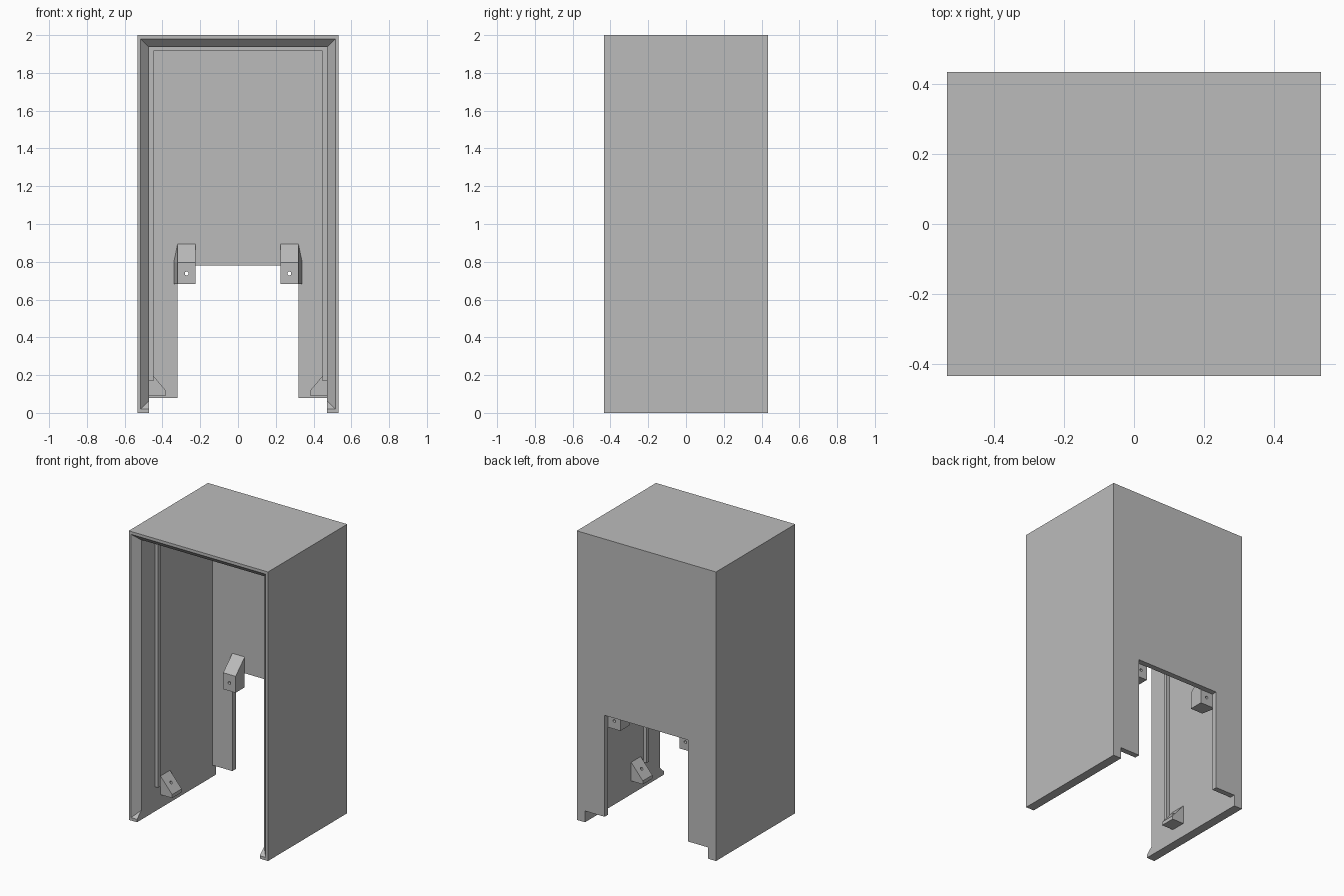
import bpy, bmesh
from mathutils import Vector

if "Cube" in bpy.data.objects:
    bpy.data.objects.remove(bpy.data.objects["Cube"], do_unlink=True)

grey = bpy.data.materials.new("plain grey")
grey.use_nodes = True
grey.diffuse_color = (0.5, 0.5, 0.5, 1)
grey.node_tree.nodes["Principled BSDF"].inputs["Base Color"].default_value = (0.5, 0.5, 0.5, 1)


def add_object(name, bm):
    bmesh.ops.recalc_face_normals(bm, faces=bm.faces)
    mesh = bpy.data.meshes.new(name)
    bm.to_mesh(mesh)
    bm.free()
    mesh.materials.append(grey)
    obj = bpy.data.objects.new(name, mesh)
    bpy.context.collection.objects.link(obj)
    return obj


def hull(name, points):
    """Convex solid around a few corner points."""
    bm = bmesh.new()
    for p in points:
        bm.verts.new(p)
    bmesh.ops.convex_hull(bm, input=bm.verts[:])
    bmesh.ops.dissolve_limit(bm, angle_limit=0.01, verts=bm.verts[:], edges=bm.edges[:])
    return add_object(name, bm)


def block(name, xs, ys, zs):
    return hull(name, [(x, y, z) for x in xs for y in ys for z in zs])


def drill(name, centre, direction, length, radius=0.01):
    """Round cutter centred on a point."""
    bm = bmesh.new()
    bmesh.ops.create_cone(bm, cap_ends=True, segments=16, radius1=radius,
                          radius2=radius, depth=length)
    turn = Vector(direction).to_track_quat('Z', 'Y').to_matrix()
    bmesh.ops.rotate(bm, verts=bm.verts, matrix=turn)
    bmesh.ops.translate(bm, verts=bm.verts, vec=centre)
    return add_object(name, bm)


def cut(obj, cutter):
    cutter.hide_render = True
    mod = obj.modifiers.new("cut", 'BOOLEAN')
    mod.operation = 'DIFFERENCE'
    mod.solver = 'EXACT'
    mod.object = cutter
    bpy.context.view_layer.objects.active = obj
    bpy.ops.object.modifier_apply(modifier=mod.name)
    bpy.data.objects.remove(cutter, do_unlink=True)


W, D, H = 0.533, 0.433, 2.0      # outer half width, half depth, height
IN, BACK, CEIL = 0.47, 0.395, 1.937   # inner faces of walls, back, ceiling

# Cabinet shell: open at the front and underneath
shell = block("cabinet_shell", (-W, W), (-D, D), (0, H))
cut(shell, block("cavity_cutter", (-IN, IN), (-0.6, BACK), (-0.1, CEIL)))

# Bevelled front rim
rim = []
for y, grow in ((-D - 0.02, 0.02), (-D + 0.06, -0.06)):
    rim += [(s * (0.515 + grow * 0.94), y, z)
            for s in (-1, 1) for z in (0.02 - grow * 0.94, 1.98 + grow * 0.94)]
cut(shell, hull("rim_cutter", rim))

# Opening in the back wall and the gap beneath it
cut(shell, block("doorway_cutter", (-0.32, 0.32), (0.3, 0.6), (-0.1, 0.78)))
cut(shell, block("gap_cutter", (-IN, IN), (0.3, 0.6), (-0.1, 0.078)))

# Thin stop rib around the inside
RIB = (-0.236, -0.209)
block("ceiling_rib", (-IN, IN), RIB, (CEIL - 0.02, CEIL))

for side, s in (("left", 1), ("right", -1)):
    block(side + "_wall_rib", (s * 0.447, s * IN), RIB, (0.17, CEIL))

    # Low wedge bracket on the side wall, with a blind screw hole
    profile = ((IN, 0.093), (0.381, 0.093), (0.381, 0.117), (IN, 0.222))
    wedge = hull(side + "_wedge_bracket",
                 [(s * x, y, z) for x, z in profile for y in (-0.176, -0.072)])
    cut(wedge, drill("wedge_drill", (s * 0.425, -0.124, 0.17), (-s * 0.76, 0, 0.65), 0.06))

    # Upper bracket on the back wall, flared outwards at the rear
    front = [(s * x, 0.295, z) for x in (0.225, 0.32) for z in (0.683, 0.797)]
    rear = [(s * x, BACK, z) for x, z in
            ((0.225, 0.683), (0.225, 0.893), (0.32, 0.893), (0.34, 0.797), (0.34, 0.683))]
    bracket = hull(side + "_back_bracket", front + rear)
    cut(bracket, drill("bracket_drill", (s * 0.272, 0.345, 0.738), (0, 1, 0), 0.3))
